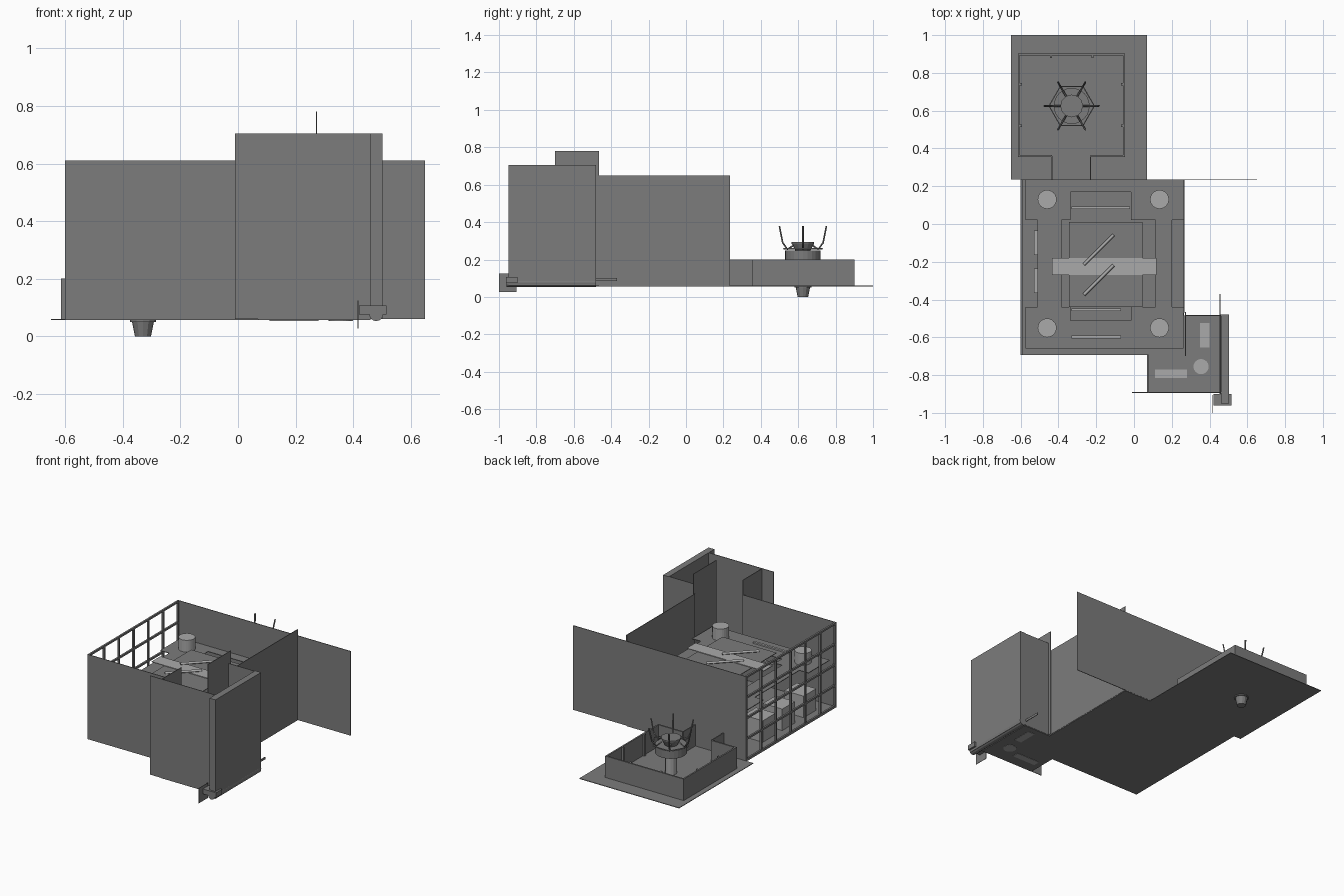
import bpy, bmesh
from math import pi, cos, sin, radians
from mathutils import Vector, Matrix

cube = bpy.data.objects.get("Cube")
if cube:
    bpy.data.objects.remove(cube, do_unlink=True)


def make_material(name, v):
    m = bpy.data.materials.new(name)
    m.use_nodes = True
    m.diffuse_color = (v, v, v, 1)
    m.node_tree.nodes["Principled BSDF"].inputs["Base Color"].default_value = (v, v, v, 1)
    return m


GREY = make_material("mid grey", 0.2)
PALE = make_material("pale grey", 0.4)


def finish(name, bm, mat=GREY):
    mesh = bpy.data.meshes.new(name)
    bm.to_mesh(mesh)
    bm.free()
    mesh.materials.append(mat)
    ob = bpy.data.objects.new(name, mesh)
    bpy.context.collection.objects.link(ob)
    return ob


def add_box(bm, x0, x1, y0, y1, z0, z1):
    centre = Vector((x0 + x1, y0 + y1, z0 + z1)) / 2
    size = Matrix.Diagonal((x1 - x0, y1 - y0, z1 - z0, 1))
    bmesh.ops.create_cube(bm, size=1, matrix=Matrix.Translation(centre) @ size)


def box(name, *bounds, mat=GREY):
    bm = bmesh.new()
    add_box(bm, *bounds)
    return finish(name, bm, mat)


def boxes(name, items, mat=GREY):
    bm = bmesh.new()
    for b in items:
        add_box(bm, *b)
    return finish(name, bm, mat)


def cone(name, x, y, z0, z1, r0, r1, sides=24, mat=GREY, caps=True):
    bm = bmesh.new()
    bmesh.ops.create_cone(bm, cap_ends=caps, segments=sides, radius1=r0, radius2=r1, depth=z1 - z0,
                          matrix=Matrix.Translation((x, y, (z0 + z1) / 2)))
    return finish(name, bm, mat)


def wire(name, points, radius, closed=False, mat=GREY):
    curve = bpy.data.curves.new(name, "CURVE")
    curve.dimensions = "3D"
    curve.bevel_depth = radius
    curve.bevel_resolution = 0
    s = curve.splines.new("POLY")
    s.points.add(len(points) - 1)
    for p, co in zip(s.points, points):
        p.co = (*co, 1)
    s.use_cyclic_u = closed
    curve.materials.append(mat)
    ob = bpy.data.objects.new(name, curve)
    bpy.context.collection.objects.link(ob)
    return ob


BASE, T = 0.06, 0.004
LOW, TALL = 0.61, 0.705

# Floors
box("room_floor", -0.6, 0.265, -0.692, 0.235, BASE - T, BASE)
box("court_floor", -0.65, 0.07, 0.235, 1.0, BASE - T, BASE)
box("porch_floor", 0.07, 0.46, -0.89, -0.485, BASE - T, BASE)

# Room walls
box("back_wall", -0.6, 0.65, 0.232, 0.236, BASE, LOW)
box("front_wall", -0.6, 0.075, -0.694, -0.69, BASE, LOW)
box("side_wall", 0.263, 0.267, -0.47, 0.235, BASE, 0.65)
box("raised_wall", 0.27, 0.274, -0.7, -0.465, BASE, 0.78)

# Window grid on the open side
bars = []
w = 0.006
for i in range(7):
    y = -0.685 + i * 0.152
    bars.append((-0.6, -0.588, y - w, y + w, BASE, LOW))
for i in range(5):
    z = BASE + w + i * (LOW - BASE - 2 * w) / 4
    bars.append((-0.6, -0.588, -0.69, 0.235, z - w, z + w))
boxes("window_grid", bars)

# Porch
box("porch_front", -0.01, 0.46, -0.894, -0.89, BASE, TALL)
box("porch_inner_wall", 0.073, 0.077, -0.89, -0.69, BASE, TALL)
box("porch_rear", 0.27, 0.46, -0.487, -0.483, BASE, TALL)
box("porch_side_slab", 0.46, 0.502, -0.95, -0.48, BASE, TALL)
box("porch_rug_long", 0.11, 0.28, -0.815, -0.77, 0.054, 0.063, mat=PALE)
box("porch_rug_short", 0.35, 0.4, -0.655, -0.525, 0.054, 0.063, mat=PALE)
cone("porch_disc", 0.355, -0.755, 0.054, 0.063, 0.04, 0.04, mat=PALE)

# Roller under the porch side
bm = bmesh.new()
bmesh.ops.create_cone(bm, cap_ends=True, segments=16, radius1=0.024, radius2=0.024, depth=0.48,
                      matrix=Matrix.Translation((0.48, -0.72, 0.077)) @ Matrix.Rotation(pi / 2, 4, "X"))
finish("roller", bm)
box("roller_bracket", 0.42, 0.515, -0.962, -0.9, 0.075, 0.107)
box("roller_end_plate", 0.415, 0.418, -1.0, -0.905, 0.027, 0.125)
box("roller_rail", 0.453, 0.457, -0.9, -0.37, 0.085, 0.1)

# Gallery: corner plates joined by walkways
g0, g1 = 0.366, 0.37
plates = []
for x0, x1 in ((-0.575, -0.335), (-0.015, 0.263)):
    plates += [(x0, x1, 0.02, 0.232, g0, g1), (x0, x1, -0.66, -0.44, g0, g1)]
plates += [(-0.51, -0.385, -0.44, 0.02, g0, g1), (0.115, 0.2, -0.44, 0.02, g0, g1),
           (-0.335, -0.015, 0.17, 0.232, g0, g1), (-0.335, -0.015, -0.66, -0.51, g0, g1)]
boxes("gallery", plates)
for x in (-0.46, 0.135):
    for y in (-0.55, 0.13):
        cone("gallery_drum", x, y, g1, 0.447, 0.05, 0.05, mat=PALE)

# Central canopy with pale strips
box("canopy", -0.345, 0.045, -0.44, 0.01, 0.436, 0.44)
box("canopy_strip", -0.435, 0.12, -0.27, -0.18, 0.441, 0.445, mat=PALE)
for y in (-0.215, -0.375):
    wire("diagonal_rod", [(-0.265, y, 0.455), (-0.108, y + 0.157, 0.455)], 0.009, mat=PALE)
boxes("thin_shelves", [(-0.33, -0.02, 0.08, 0.093, 0.35, 0.36),
                       (-0.33, -0.07, -0.46, -0.448, 0.35, 0.36),
                       (-0.33, -0.07, -0.605, -0.59, 0.371, 0.38)], PALE)

# Low blocks beside the window
boxes("window_blocks", [(-0.53, -0.39, y - 0.065, y + 0.065, BASE, 0.2) for y in (-0.1, -0.3, -0.52)], PALE)

# Court walls with a passage towards the room
z = 0.2
boxes("court_walls", [
    (-0.615, -0.605, 0.36, 0.9, BASE, z), (-0.058, -0.048, 0.36, 0.9, BASE, z),
    (-0.615, -0.048, 0.892, 0.902, BASE, z),
    (-0.615, -0.435, 0.355, 0.365, BASE, z), (-0.23, -0.048, 0.355, 0.365, BASE, z),
    (-0.438, -0.432, 0.235, 0.36, BASE, z), (-0.233, -0.227, 0.235, 0.36, BASE, z)])
studs = [(x - 0.006, x + 0.006, 0.88, 0.894, BASE, z) for x in (-0.44, -0.22)]
for y in (0.52, 0.74):
    studs += [(-0.607, -0.593, y - 0.006, y + 0.006, BASE, z),
              (-0.07, -0.056, y - 0.006, y + 0.006, BASE, z)]
boxes("court_studs", studs)

# Fire bowl on its column
cx, cy = -0.33, 0.625
cone("bowl_spout", cx, cy, 0.0, 0.05, 0.028, 0.038, 12)
cone("bowl_spout_rim", cx, cy, 0.05, BASE, 0.045, 0.045, 12)
cone("bowl_column", cx, cy, BASE, 0.195, 0.035, 0.035, 12, PALE)
cone("bowl_base", cx, cy, 0.195, 0.247, 0.095, 0.095, 24)
cone("bowl", cx, cy, 0.247, 0.285, 0.04, 0.06, 12, caps=False)
cone("bowl_rim", cx, cy, 0.285, 0.293, 0.06, 0.06, 12)


def around(r, a, h):
    return (cx + r * cos(a), cy + r * sin(a), h)


angles = [radians(60 * i) for i in range(6)]
wire("bowl_ring", [around(0.12, a, 0.258) for a in angles], 0.003, True, PALE)
for a in angles:
    wire("bowl_arm", [around(0.06, a, 0.275), around(0.095, a, 0.255),
                      around(0.125, a, 0.29), around(0.145, a, 0.378)], 0.005)
